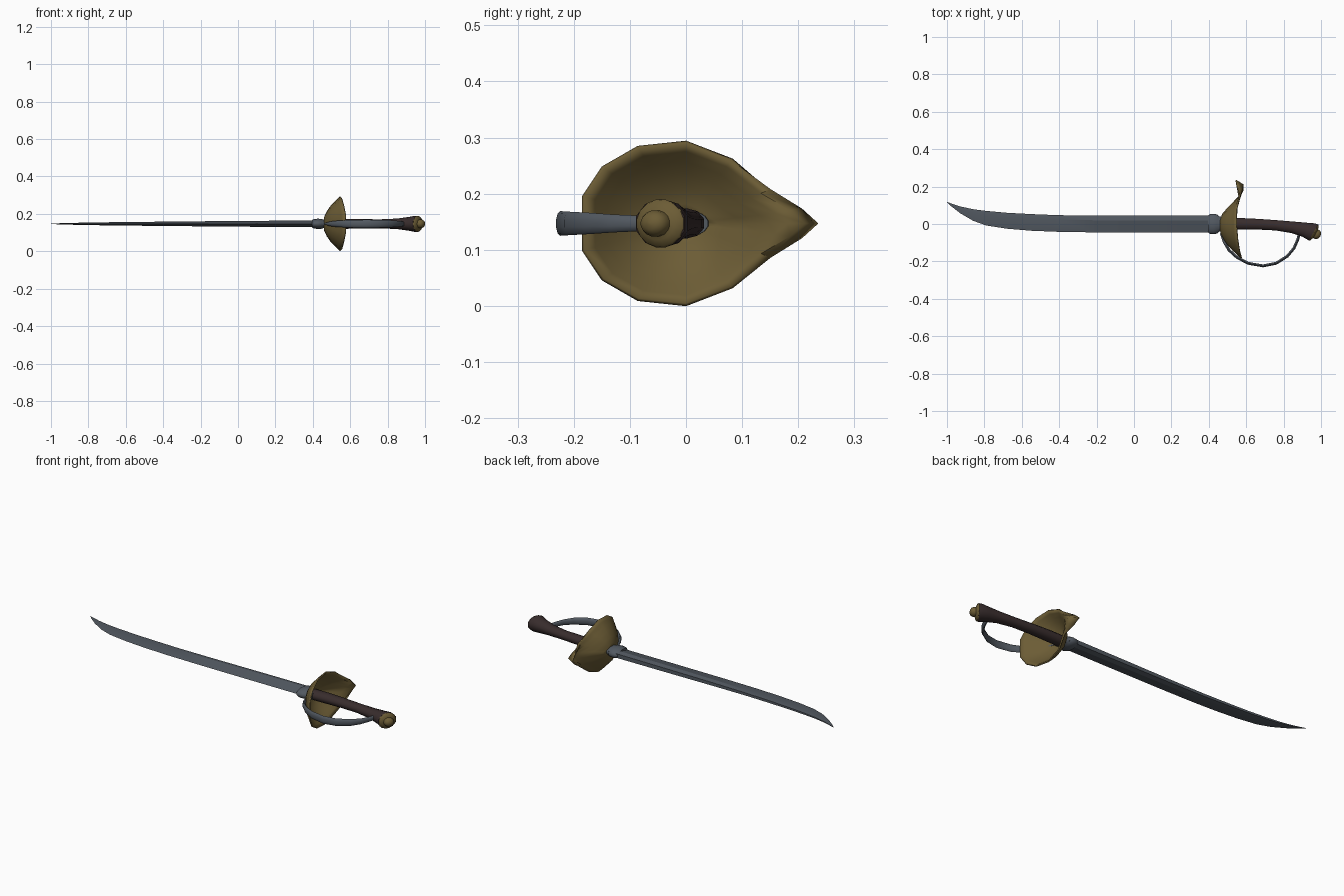
import bpy, bmesh, math

ZC = 0.147  # height of the sword's centre plane


def material(name, rgb):
    m = bpy.data.materials.new(name)
    m.diffuse_color = (*rgb, 1)
    return m


steel = material("steel", (0.085, 0.10, 0.12))
brass = material("brass", (0.15, 0.108, 0.036))
wood = material("dark wood", (0.04, 0.026, 0.026))


def skin(name, rings, mat, angle=40, cap=True):
    """Join equal closed rings of points into a tube."""
    bm = bmesh.new()
    vs = [[bm.verts.new(p) for p in r] for r in rings]
    n = len(rings[0])
    for a, b in zip(vs, vs[1:]):
        for i in range(n):
            j = (i + 1) % n
            bm.faces.new((a[i], a[j], b[j], b[i]))
    if cap:
        bm.faces.new(vs[0][::-1])
        bm.faces.new(vs[-1])
    bmesh.ops.remove_doubles(bm, verts=bm.verts, dist=1e-5)
    bmesh.ops.recalc_face_normals(bm, faces=bm.faces)
    me = bpy.data.meshes.new(name)
    bm.to_mesh(me)
    bm.free()
    ob = bpy.data.objects.new(name, me)
    bpy.context.collection.objects.link(ob)
    me.materials.append(mat)
    bpy.ops.object.select_all(action='DESELECT')
    bpy.context.view_layer.objects.active = ob
    ob.select_set(True)
    bpy.ops.object.shade_smooth_by_angle(angle=math.radians(angle))
    return ob


def ring(x, y, deg, ry, rz, n):
    """Ellipse around (x, y), facing along the angle deg in the xy plane."""
    a = math.radians(deg)
    pts = []
    for i in range(n):
        t = 2 * math.pi * (i + 0.5) / n
        o = ry * math.cos(t)
        pts.append((x - math.sin(a) * o, y + math.cos(a) * o, ZC + rz * math.sin(t)))
    return pts


# Blade: x, edge y, spine y, half thickness
blade = [(0.45, -0.046, 0.045, 0.018), (0.1, -0.046, 0.045, 0.016),
         (-0.2, -0.045, 0.045, 0.0135), (-0.4, -0.042, 0.047, 0.0115),
         (-0.55, -0.036, 0.053, 0.010), (-0.68, -0.025, 0.060, 0.0085),
         (-0.79, -0.008, 0.070, 0.007), (-0.86, 0.017, 0.079, 0.0055),
         (-0.93, 0.058, 0.094, 0.004), (-0.98, 0.097, 0.111, 0.002),
         (-1.0, 0.1175, 0.1185, 0.0005)]
rings = []
for x, lo, hi, t in blade:
    mid = lo + (hi - lo) * 0.72
    rings.append([(x, lo, ZC), (x, mid, ZC + t), (x, hi, ZC + t * 0.65),
                  (x, hi, ZC - t * 0.65), (x, mid, ZC - t)])
skin("blade", rings, steel, 20)

# Collar between blade and guard
collar = [(0.395, 0.046, 0.020), (0.405, 0.053, 0.025), (0.425, 0.056, 0.028),
          (0.445, 0.052, 0.027), (0.455, 0.042, 0.024), (0.485, 0.04, 0.024)]
skin("blade_collar", [ring(x, 0, 0, a, b, 16) for x, a, b in collar], steel)

# Guard: half of the teardrop rim as y, half height, rim x, share of tip curl
half = [(-0.183, 0.048, 0.575, 0), (-0.148, 0.10, 0.565, 0), (-0.085, 0.136, 0.555, 0),
        (0, 0.145, 0.548, 0), (0.082, 0.114, 0.55, 0.05), (0.15, 0.06, 0.575, 0.3),
        (0.205, 0.024, 0.568, 0.8)]
rim = half + [(0.233, 0, 0.545, 1)] + [(y, -z, x, w) for y, z, x, w in half[::-1]]
# distance from centre, bowl depth share, x along the curled tip
levels = [(0.08, 0, 0.46), (0.25, 0.05, 0.478), (0.45, 0.20, 0.523), (0.64, 0.42, 0.563),
          (0.78, 0.63, 0.583), (0.90, 0.83, 0.583), (1.0, 1.0, 0.545)]
rings = []
for s, f, tip in levels:
    rings.append([(((0.46 + (x - 0.46) * f) * (1 - w) + tip * w), y * s, ZC + z * s)
                  for y, z, x, w in rim])
guard = skin("cup_guard", rings, brass, 60, cap=False)
solid = guard.modifiers.new("thickness", 'SOLIDIFY')
solid.thickness = 0.007
solid.offset = 0

# Grip, bending and flaring towards the pommel
grip = [(0.465, 0.0, 0, 0.034, 0.027), (0.56, 0.001, 0, 0.033, 0.027),
        (0.66, -0.001, -2, 0.030, 0.025), (0.76, -0.007, -5, 0.029, 0.024),
        (0.85, -0.018, -12, 0.033, 0.028), (0.915, -0.031, -21, 0.042, 0.037),
        (0.945, -0.039, -27, 0.050, 0.043), (0.961, -0.046, -30, 0.052, 0.043)]
skin("grip", [ring(*g, 10) for g in grip], wood, 45)

# Pommel cap and knob: distance along the end of the grip, radius
ca, sa = math.cos(math.radians(-30)), math.sin(math.radians(-30))
profile = [(-0.002, 0.050), (0.004, 0.047), (0.009, 0.034), (0.012, 0.027),
           (0.022, 0.027), (0.032, 0.022), (0.038, 0.013), (0.040, 0.002)]
skin("pommel", [ring(0.961 + d * ca, -0.046 + d * sa, -30, r, r * 0.87, 16)
                for d, r in profile], brass, 50)

# Knuckle bow: x, y, half width
path = [(0.467, -0.05, 0.004), (0.482, -0.095, 0.010), (0.508, -0.14, 0.015),
        (0.55, -0.178, 0.018), (0.61, -0.21, 0.021), (0.69, -0.224, 0.022),
        (0.76, -0.210, 0.021), (0.82, -0.172, 0.019), (0.855, -0.13, 0.016),
        (0.875, -0.085, 0.014), (0.885, -0.05, 0.013)]
rings = []
for i, (x, y, w) in enumerate(path):
    p, q = path[max(i - 1, 0)], path[min(i + 1, len(path) - 1)]
    deg = math.degrees(math.atan2(q[1] - p[1], q[0] - p[0]))
    rings.append(ring(x, y, deg, 0.008, w, 10))
skin("knuckle_bow", rings, steel, 50)
